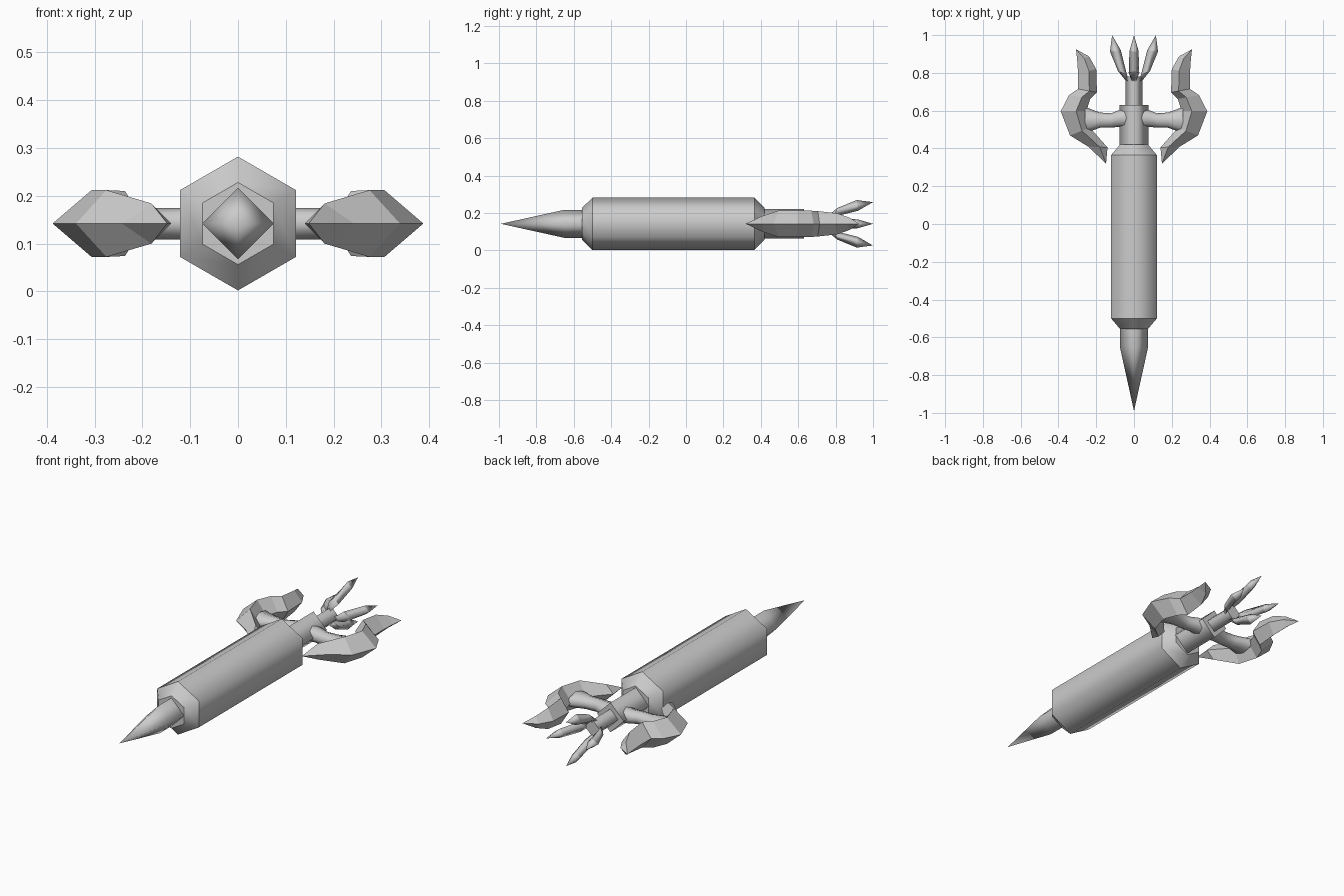
import bpy, bmesh, math
from mathutils import Vector, Matrix

if "Cube" in bpy.data.objects:
    bpy.data.objects.remove(bpy.data.objects["Cube"])

AXIS = 0.142  # height of the long axis

grey = bpy.data.materials.new("plain grey")
grey.diffuse_color = (0.6, 0.6, 0.6, 1)
grey.use_nodes = True
grey.node_tree.nodes["Principled BSDF"].inputs["Base Color"].default_value = grey.diffuse_color


def loft(name, rings, smooth=False, sharp_rings=True):
    """Skin a list of rings; a ring of one point closes to a tip."""
    bm = bmesh.new()
    loops = [[bm.verts.new(p) for p in ring] for ring in rings]
    for a, b in zip(loops, loops[1:]):
        n = max(len(a), len(b))
        for i in range(n):
            j = (i + 1) % n
            if len(a) == 1:
                bm.faces.new((a[0], b[j], b[i]))
            elif len(b) == 1:
                bm.faces.new((a[i], a[j], b[0]))
            else:
                bm.faces.new((a[i], a[j], b[j], b[i]))
    for f in bm.faces:
        f.smooth = smooth
    for end in (loops[0], loops[-1]):
        if len(end) > 2:
            bm.faces.new(end)
    bmesh.ops.recalc_face_normals(bm, faces=bm.faces)
    if sharp_rings:
        for ring in loops:
            for i in range(len(ring)):
                e = bm.edges.get((ring[i], ring[i - 1])) if len(ring) > 2 else None
                if e:
                    e.smooth = False
    mesh = bpy.data.meshes.new(name)
    bm.to_mesh(mesh)
    bm.free()
    mesh.materials.append(grey)
    ob = bpy.data.objects.new(name, mesh)
    bpy.context.collection.objects.link(ob)
    return ob


def lathe(name, sides, profile, sharp_rings=True):
    """Smooth prism along y from (y, radius) pairs, one corner pointing up."""
    rings = []
    for y, r in profile:
        if r == 0:
            rings.append([(0, y, AXIS)])
        else:
            rings.append([(r * math.sin(2 * math.pi * i / sides), y,
                           AXIS + r * math.cos(2 * math.pi * i / sides)) for i in range(sides)])
    return loft(name, rings, True, sharp_rings)


def blade(stations, ridge):
    """Diamond sections from (outer xy, inner xy, half thickness), pointed at both ends."""
    rings = []
    for outer, inner, h in stations:
        o, i = Vector((*outer, 0)), Vector((*inner, 0))
        if h == 0:
            rings.append([o])
        else:
            m = o.lerp(i, ridge)
            up = Vector((0, 0, h))
            rings.append([o, m + up, i, m - up])
    return rings


# Hexagonal body with chamfered ends
lathe("body", 6, [(-0.555, 0.086), (-0.5, 0.14), (0.365, 0.14), (0.42, 0.086)])
# Square front spike, rear shaft and thin stem, all standing on a corner
lathe("front_spike", 4, [(-0.556, 0.075), (-0.65, 0.075), (-0.99, 0)], False)
lathe("rear_shaft", 4, [(0.41, 0.078), (0.63, 0.078)])
lathe("rear_stem", 4, [(0.62, 0.045), (0.78, 0.045)])

# Four prongs around the stem end
prong = blade([((0.02, 0.73), (0.02, 0.73), 0),
               ((0.085, 0.81), (0.037, 0.79), 0.028),
               ((0.127, 0.913), (0.07, 0.92), 0.024),
               ((0.116, 1.0), (0.116, 1.0), 0)], 0.55)
for k in range(4):
    turn = Matrix.Rotation(k * math.pi / 2, 3, 'Y')
    loft(f"prong_{k + 1}", [[turn @ p + Vector((0, 0, AXIS)) for p in r] for r in prong], True)

# Curved side claws and the arms that carry them
claw = blade([((0.148, 0.32), (0.148, 0.32), 0),
              ((0.243, 0.41), (0.14, 0.405), 0.042),
              ((0.339, 0.469), (0.233, 0.51), 0.07),
              ((0.388, 0.597), (0.252, 0.597), 0.07),
              ((0.344, 0.682), (0.232, 0.662), 0.07),
              ((0.297, 0.715), (0.196, 0.697), 0.068),
              ((0.296, 0.795), (0.2, 0.82), 0.056),
              ((0.3, 0.86), (0.238, 0.887), 0.032),
              ((0.307, 0.925), (0.307, 0.925), 0)], 0.6)
# arm stations: x, centre y, half width, half height
arm = [(0.02, 0.56, 0.055, 0.04), (0.075, 0.56, 0.045, 0.036), (0.12, 0.548, 0.038, 0.033),
       (0.18, 0.55, 0.04, 0.033), (0.26, 0.55, 0.07, 0.035)]
for side, s in (("left", -1), ("right", 1)):
    loft(f"{side}_claw", [[(s * p.x, p.y, p.z + AXIS) for p in r] for r in claw])
    rings = []
    for x, y, w, h in arm:
        rings.append([(s * x, y + w * math.cos(a * math.pi / 4),
                       AXIS + h * math.sin(a * math.pi / 4)) for a in range(8)])
    loft(f"{side}_arm", rings, True, False)
